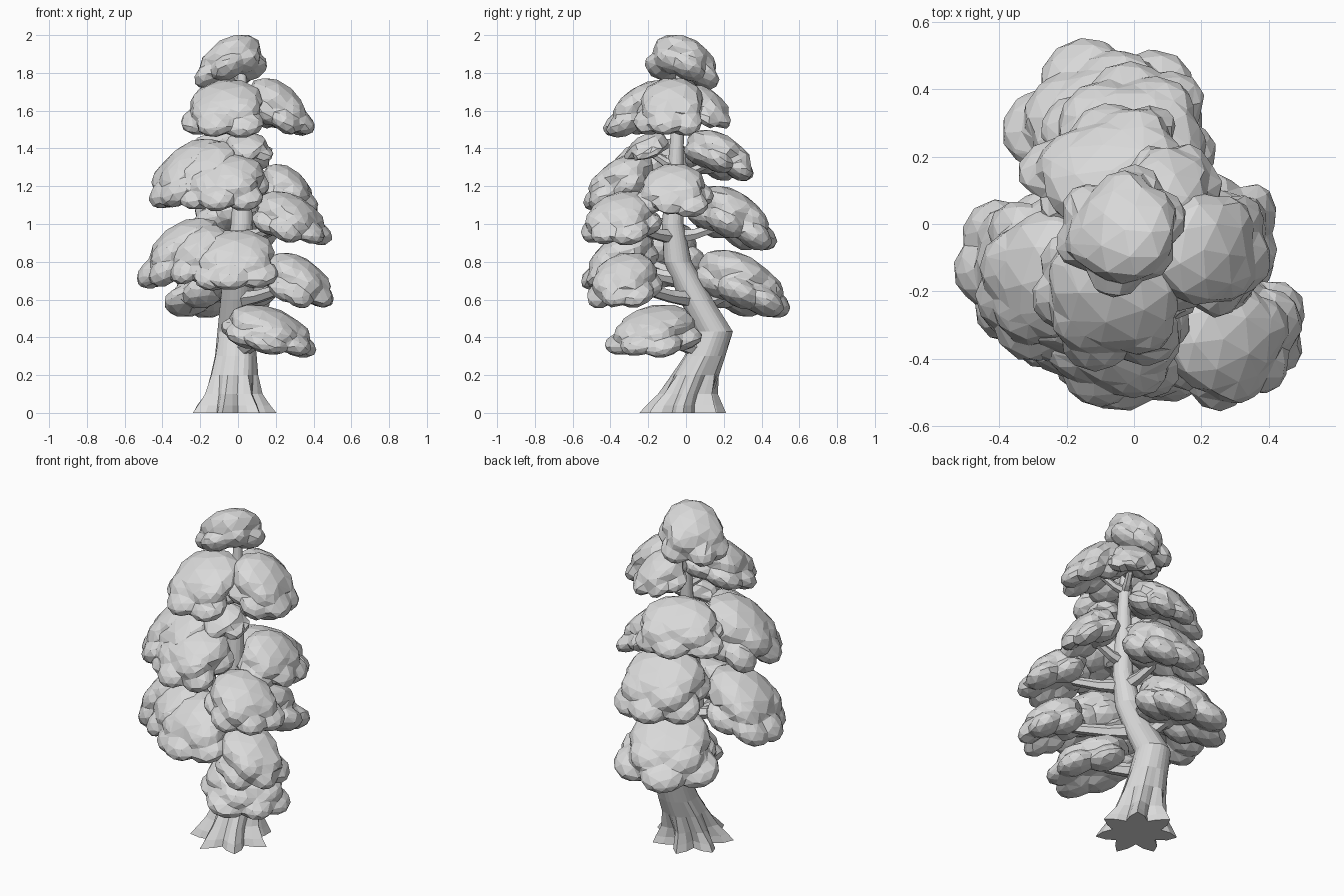
import bpy, bmesh, math, random
from mathutils import Vector, Matrix

random.seed(7)
cube = bpy.data.objects.get("Cube")
if cube:
    bpy.data.objects.remove(cube)

grey = bpy.data.materials.new("plain_grey")
grey.use_nodes = True
COLOUR = (0.7, 0.7, 0.7, 1)
grey.diffuse_color = COLOUR
grey.node_tree.nodes["Principled BSDF"].inputs["Base Color"].default_value = COLOUR


def finish(bm, name):
    """Turn a bmesh into a flat shaded object."""
    bmesh.ops.recalc_face_normals(bm, faces=bm.faces)
    mesh = bpy.data.meshes.new(name)
    bm.to_mesh(mesh)
    bm.free()
    mesh.materials.append(grey)
    obj = bpy.data.objects.new(name, mesh)
    bpy.context.collection.objects.link(obj)
    return obj


def loft(bm, rings):
    """Skin a list of equal rings of points and close both ends."""
    rings = [[bm.verts.new(p) for p in ring] for ring in rings]
    sides = len(rings[0])
    for low, high in zip(rings, rings[1:]):
        for k in range(sides):
            n = (k + 1) % sides
            bm.faces.new((low[k], low[n], high[n], high[k]))
    bm.faces.new(rings[0][::-1])
    bm.faces.new(rings[-1])


# Curved trunk flaring into root lobes: centre, radius, depth of the lobes
TRUNK = [((-0.03, -0.015, 0), 0.185, 0.27), ((-0.03, -0.01, 0.04), 0.165, 0.25),
         ((-0.03, 0.01, 0.1), 0.138, 0.16), ((-0.025, 0.05, 0.2), 0.122, 0.06),
         ((-0.015, 0.1, 0.3), 0.11, 0.02), ((-0.01, 0.15, 0.43), 0.098, 0),
         ((-0.005, 0.055, 0.6), 0.088, 0), ((0, -0.045, 0.8), 0.073, 0),
         ((0.02, -0.07, 1), 0.058, 0), ((0.03, -0.05, 1.4), 0.038, 0),
         ((0.02, -0.03, 1.8), 0.025, 0)]
ROOTS = 7
SIDES = ROOTS * 4
reach = [random.uniform(0.9, 1.1) for k in range(ROOTS)]
rings = []
for centre, radius, flute in TRUNK:
    ring = []
    for k in range(SIDES):
        a = math.tau * k / SIDES
        r = radius * (1 + flute * math.cos(ROOTS * a) * reach[round(k / 4) % ROOTS])
        r *= random.uniform(0.97, 1.03)
        ring.append(Vector(centre) + Vector((r * math.cos(a), r * math.sin(a), 0)))
    rings.append(ring)
bm = bmesh.new()
loft(bm, rings)
finish(bm, "trunk")


def trunk_at(z):
    for (p, *_), (q, *_) in zip(TRUNK, TRUNK[1:]):
        if p[2] <= z <= q[2]:
            return Vector(p).lerp(Vector(q), (z - p[2]) / (q[2] - p[2]))
    return Vector(TRUNK[-1][0])


def branch(bm, start, end, thick):
    """Tapered limb that sags slightly on its way out."""
    turn = (end - start).to_track_quat('Z', 'Y')
    rings = []
    for t, size in ((0, 1.2), (0.35, 0.85), (0.7, 0.7), (1, 0.5)):
        centre = start.lerp(end, t) - Vector((0, 0, 0.08 * t * (1 - t)))
        rings.append([centre + turn @ Vector((math.cos(a), math.sin(a), 0)) * thick * size
                      for a in (math.tau * k / 6 for k in range(6))])
    loft(bm, rings)


def lobe(bm, frame, centre, radii):
    m = frame @ Matrix.Translation(centre) @ Matrix.Diagonal((*radii, 1))
    bmesh.ops.create_icosphere(bm, subdivisions=2, radius=1, matrix=m)


def clump(name, centre, angle, length, width, height):
    """Drooping foliage pad with a lobed rim, fused and simplified."""
    bm = bmesh.new()
    droop = Matrix.Identity(4)
    droop[2][0] = -0.45
    frame = (Matrix.Translation(centre) @ Matrix.Rotation(math.radians(angle), 4, 'Z')
             @ Matrix.Diagonal((length, width, height, 1)) @ droop)
    lobe(bm, frame, (-0.08, 0, 0.2), (0.8, 0.8, 0.7))
    count = 6
    for k in range(count):
        a = math.tau * (k + random.uniform(-0.2, 0.2)) / count
        out = random.uniform(0.56, 0.64)
        size = random.uniform(0.38, 0.48)
        sag = random.uniform(-0.3, -0.2) - 0.15 * math.sin(a) ** 2
        lobe(bm, frame, (out * math.cos(a), out * math.sin(a), sag), (size, size, 0.44))
    # Shoulder bumps between crown and rim
    for k in range(4):
        a = math.tau * (k + 0.5 + random.uniform(-0.2, 0.2)) / 4
        lobe(bm, frame, (0.42 * math.cos(a), 0.42 * math.sin(a), 0.12), (0.46, 0.46, 0.48))
    obj = finish(bm, name)
    fuse = obj.modifiers.new("fuse", 'REMESH')
    fuse.mode = 'VOXEL'
    fuse.voxel_size = 0.016
    facet = obj.modifiers.new("facet", 'DECIMATE')
    facet.ratio = 0.07


# Foliage: name, centre, outward angle, half length, half width, half height
CLUMPS = [
    ("low_front_foliage", (0.17, -0.17, 0.435), -30, 0.25, 0.25, 0.14),
    ("low_right_foliage", (0.32, -0.33, 0.7), -25, 0.2, 0.21, 0.15),
    ("low_left_foliage", (-0.3, -0.14, 0.845), 185, 0.24, 0.25, 0.19),
    ("low_middle_foliage", (-0.01, -0.35, 0.81), -95, 0.21, 0.26, 0.16),
    ("low_bridge_foliage", (-0.21, -0.27, 0.84), 230, 0.19, 0.2, 0.16),
    ("low_back_foliage", (-0.09, 0.29, 0.68), 112, 0.26, 0.29, 0.185),
    ("middle_right_foliage", (0.28, -0.35, 1.03), -30, 0.21, 0.22, 0.145),
    ("middle_side_foliage", (0.27, -0.07, 1.18), -10, 0.16, 0.21, 0.14),
    ("middle_back_foliage", (-0.02, 0.25, 1.03), 105, 0.235, 0.28, 0.175),
    ("middle_left_foliage", (-0.26, -0.16, 1.265), 195, 0.23, 0.25, 0.19),
    ("middle_front_foliage", (-0.06, -0.34, 1.22), -105, 0.21, 0.25, 0.155),
    ("middle_bridge_foliage", (-0.16, -0.26, 1.28), 230, 0.19, 0.2, 0.16),
    ("high_back_foliage", (-0.07, 0.175, 1.36), 110, 0.19, 0.27, 0.14),
    ("high_small_foliage", (0.05, -0.21, 1.41), -80, 0.12, 0.14, 0.08),
    ("high_front_foliage", (-0.065, -0.22, 1.61), -105, 0.22, 0.25, 0.155),
    ("high_right_foliage", (0.22, -0.08, 1.62), -10, 0.185, 0.21, 0.155),
    ("high_left_foliage", (0.1, 0.1, 1.62), 65, 0.15, 0.16, 0.12),
    ("crown_foliage", (-0.04, -0.01, 1.855), 140, 0.19, 0.2, 0.15),
]
branches = bmesh.new()
for name, centre, angle, length, width, height in CLUMPS:
    clump(name, centre, angle, length, width, height)
    # Branch reaching from the trunk into the foliage
    end = Vector(centre)
    branch(branches, trunk_at(end.z - 0.1), end, 0.055 - 0.018 * end.z)
finish(branches, "branches")
